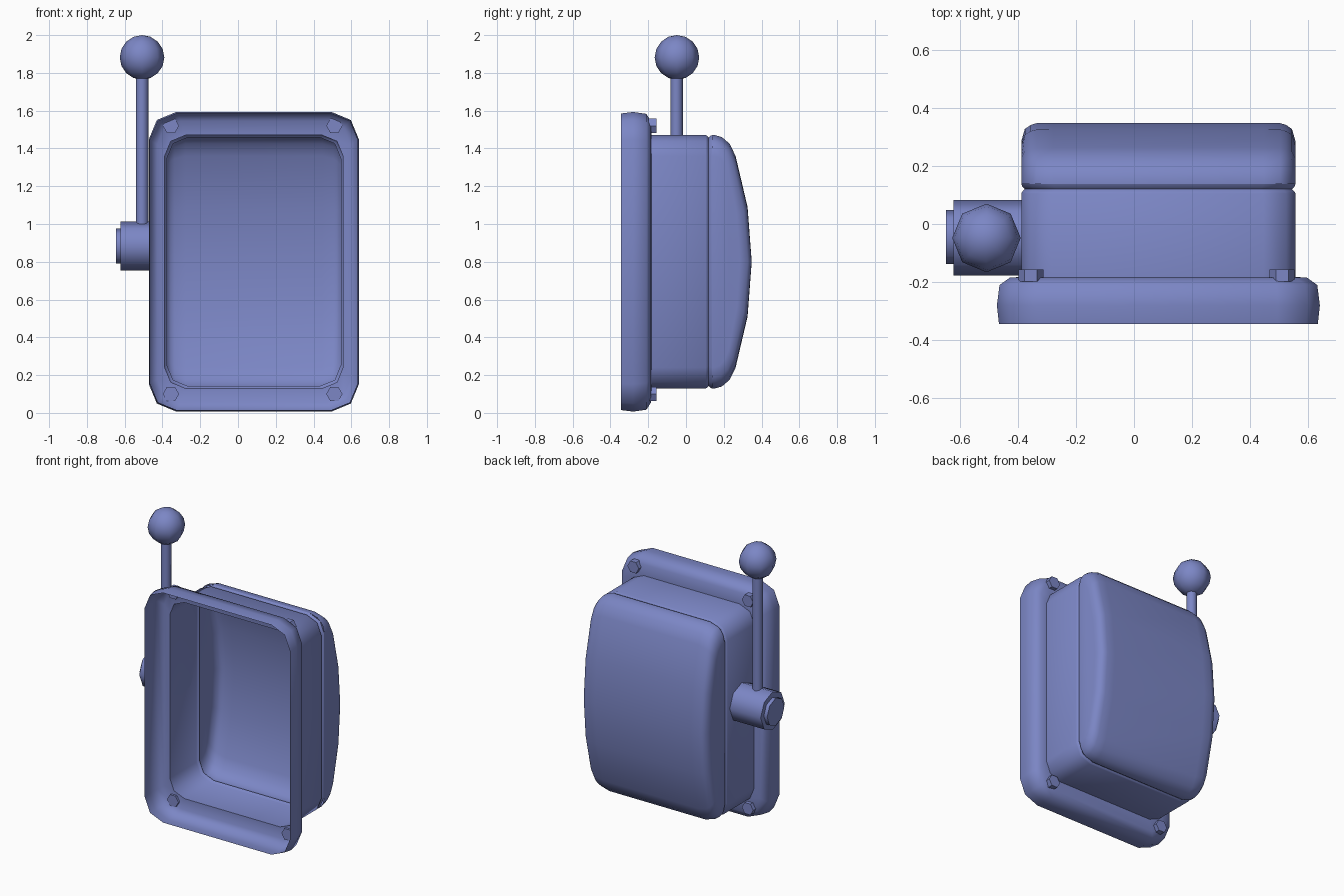
import bpy, bmesh, math
from mathutils import Matrix

if "Cube" in bpy.data.objects:
    bpy.data.objects.remove(bpy.data.objects["Cube"])

CX, CZ = 0.084, 0.80      # housing centre
HX, HZ = 0.472, 0.67      # housing half sizes
R = 0.11                  # housing corner radius

paint = bpy.data.materials.new("blue_paint")
paint.diffuse_color = (0.2, 0.24, 0.56, 1)
paint.use_nodes = True
paint.node_tree.nodes["Principled BSDF"].inputs["Base Color"].default_value = paint.diffuse_color


def finish(name, bm, angle=60):
    bmesh.ops.remove_doubles(bm, verts=bm.verts, dist=0.0001)
    bmesh.ops.recalc_face_normals(bm, faces=bm.faces)
    me = bpy.data.meshes.new(name)
    bm.to_mesh(me)
    bm.free()
    me.materials.append(paint)
    ob = bpy.data.objects.new(name, me)
    bpy.context.collection.objects.link(ob)
    bpy.ops.object.select_all(action='DESELECT')
    ob.select_set(True)
    bpy.context.view_layer.objects.active = ob
    bpy.ops.object.shade_smooth_by_angle(angle=math.radians(angle))
    return ob


def ring(bm, y, hx, hz, r):
    """Rounded rectangle in the xz plane, two segments per corner."""
    pts = []
    for i, (sx, sz) in enumerate([(1, 1), (-1, 1), (-1, -1), (1, -1)]):
        for k in range(3):
            a = math.radians(90 * i + 45 * k)
            pts.append(bm.verts.new((CX + sx * (hx - r) + r * math.cos(a), y,
                                     CZ + sz * (hz - r) + r * math.sin(a))))
    return pts


def shell(name, rows):
    bm = bmesh.new()
    rings = [ring(bm, *row) for row in rows]
    for a, b in zip(rings, rings[1:]):
        for i in range(len(a)):
            j = (i + 1) % len(a)
            bm.faces.new((a[i], a[j], b[j], b[i]))
    return finish(name, bm)


def cylinder(name, r, start, end, sides, axis, a, b, angle=50):
    """Cylinder along an axis; a, b are the other two coordinates in order."""
    mid = (start + end) / 2
    if axis == 'X':
        m = Matrix.Translation((mid, a, b)) @ Matrix.Rotation(math.pi / 2, 4, 'Y')
    elif axis == 'Y':
        m = Matrix.Translation((a, mid, b)) @ Matrix.Rotation(math.pi / 2, 4, 'X')
        m = m @ Matrix.Rotation(math.pi / 2, 4, 'Z')
    else:
        m = Matrix.Translation((a, b, mid))
    bm = bmesh.new()
    bmesh.ops.create_cone(bm, cap_ends=True, segments=sides, radius1=r, radius2=r,
                          depth=end - start, matrix=m)
    return finish(name, bm, angle)


# open-fronted pressed housing: flange, side walls and groove
shell("housing", [
    (-0.344, 0.549, 0.785, 0.14),
    (-0.28, 0.556, 0.793, 0.145),
    (-0.21, 0.547, 0.783, 0.14),
    (-0.185, 0.512, 0.745, 0.125),
    (-0.182, HX, HZ, R),
    (0.105, HX, HZ, R),
    (0.112, HX - 0.004, HZ - 0.004, R),
    (0.120, HX - 0.012, HZ - 0.012, R),
    (0.128, HX - 0.004, HZ - 0.004, R),
    (0.137, HX, HZ, R)])

# domed back cover: one z profile swept across x, shrinking at both edges
half = [(0.67, 0.137), (0.67, 0.155), (0.66, 0.19), (0.625, 0.23), (0.56, 0.262),
        (0.29, 0.325), (0.0, 0.347)]
profile = half + [(-z, y) for z, y in reversed(half[:-1])]
c = R * (1 - math.sqrt(0.5))
edge = [(0, R, 0.285), (0.012, 0.06, 0.327), (c, c, 0.341), (0.052, 0.017, 0.347), (R, 0, 0.348)]
stations = [(-HX + d, i, t) for d, i, t in edge] + [(HX - d, i, t) for d, i, t in reversed(edge)]
bm = bmesh.new()
cols = []
for x, inset, top in stations:
    kz, ky = (HZ - inset) / HZ, (top - 0.137) / 0.21
    cols.append([bm.verts.new((CX + x, 0.137 + (y - 0.137) * ky, CZ + z * kz))
                 for z, y in profile])
for a, b in zip(cols, cols[1:]):
    for i in range(len(a) - 1):
        bm.faces.new((a[i], a[i + 1], b[i + 1], b[i]))
# flat side walls as strips between mirrored profile points
for col in (cols[0], cols[-1]):
    n = len(col)
    for i in range(n // 2):
        quad = [col[i], col[i + 1], col[n - 2 - i], col[n - 1 - i]]
        bm.faces.new(list(dict.fromkeys(quad)))
finish("back_cover", bm, 75)

# corner bolts
for x in (-0.355, 0.51):
    for z in (0.10, 1.52):
        cylinder("corner_bolt", 0.043, -0.198, -0.157, 6, 'Y', x, z)

# lever hub, cap, rod and ball
cylinder("lever_hub", 0.13, -0.622, -0.388, 8, 'X', -0.048, 0.883)
cylinder("hub_cap", 0.093, -0.647, -0.60, 8, 'X', -0.045, 0.883)
cylinder("lever_rod", 0.033, 0.95, 1.82, 8, 'Z', -0.508, -0.05)
bm = bmesh.new()
bmesh.ops.create_uvsphere(bm, u_segments=8, v_segments=8, radius=0.118,
                          matrix=Matrix.Translation((-0.508, -0.048, 1.882)))
finish("lever_ball", bm)
